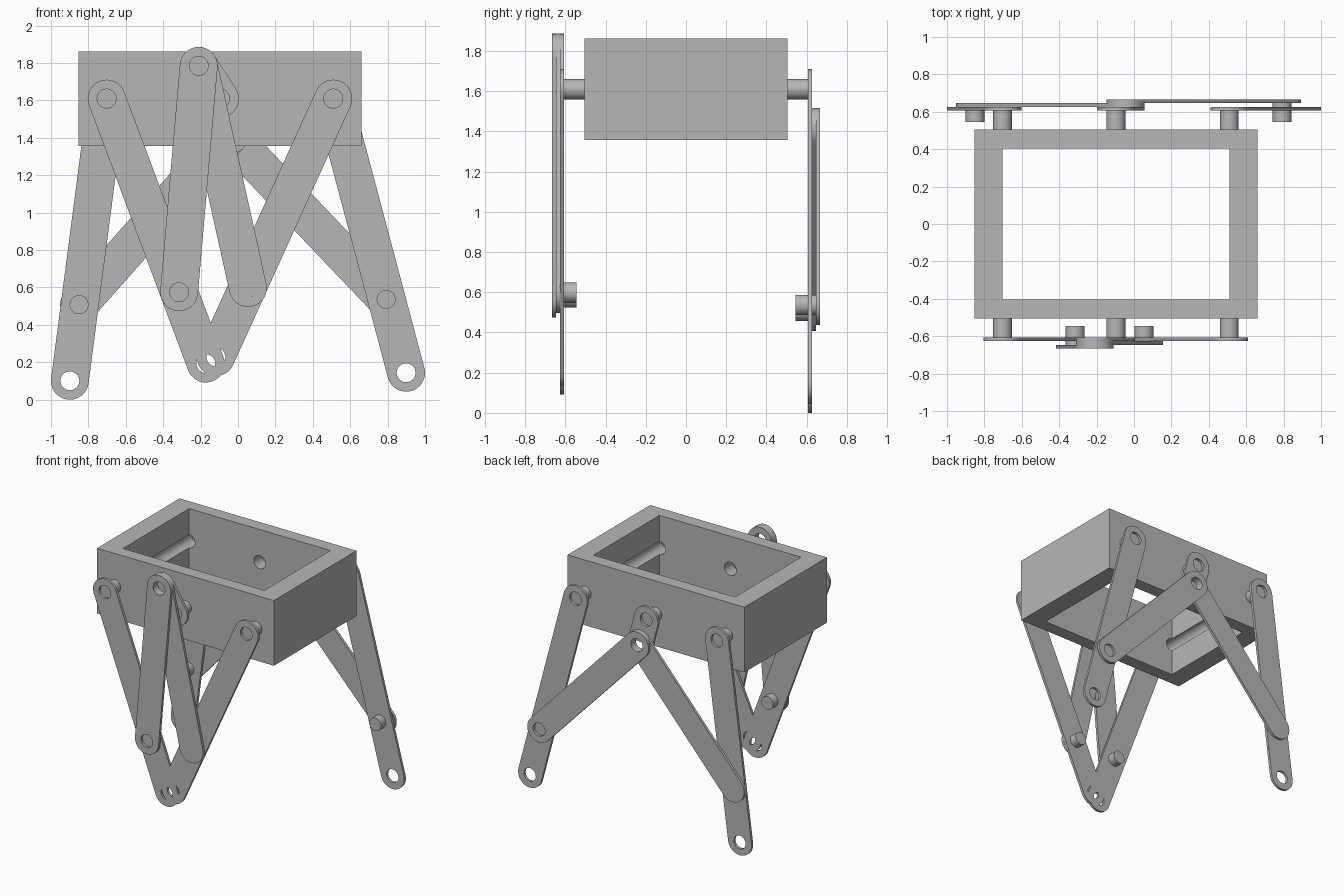
import bpy, bmesh, math
from mathutils import Vector, Matrix

cube = bpy.data.objects.get("Cube")
if cube:
    bpy.data.objects.remove(cube, do_unlink=True)

U = 0.101                 # module: link end radius, pin length
PIN_R = U / 2             # pin and hole radius
PLATE = 0.0202            # link thickness
AXLE_Z = 1.61
BODY_X = -0.0965
AXLES = {"right": BODY_X - 6 * U, "crank": BODY_X, "left": BODY_X + 6 * U}
SIDE_Y = 5 * U            # half depth of the body
LAYER_Y = 6 * U           # inner face of the first link layer

grey = bpy.data.materials.new("mid_grey")
grey.use_nodes = True
grey.diffuse_color = (0.47, 0.47, 0.47, 1)
grey.node_tree.nodes["Principled BSDF"].inputs["Base Color"].default_value = (0.47, 0.47, 0.47, 1)


def add_object(name, bm):
    bmesh.ops.recalc_face_normals(bm, faces=bm.faces[:])
    mesh = bpy.data.meshes.new(name)
    bm.to_mesh(mesh)
    bm.free()
    mesh.materials.append(grey)
    ob = bpy.data.objects.new(name, mesh)
    bpy.context.collection.objects.link(ob)
    return ob


def smooth(ob):
    bpy.ops.object.select_all(action='DESELECT')
    ob.select_set(True)
    bpy.context.view_layer.objects.active = ob
    bpy.ops.object.shade_smooth_by_angle(angle=math.radians(30))


def box(name, size, centre):
    bm = bmesh.new()
    bmesh.ops.create_cube(bm, size=1, matrix=Matrix.Translation(centre) @ Matrix.Diagonal((*size, 1)))
    return add_object(name, bm)


def pin(name, x, z, y0, y1):
    bm = bmesh.new()
    place = Matrix.Translation((x, (y0 + y1) / 2, z)) @ Matrix.Rotation(math.pi / 2, 4, 'X')
    bmesh.ops.create_cone(bm, cap_ends=True, segments=48, radius1=PIN_R, radius2=PIN_R,
                          depth=abs(y1 - y0), matrix=place)
    return add_object(name, bm)


def arc(centre, radius, start, sweep, count):
    return [centre + radius * Vector((math.cos(start + sweep * i / count), math.sin(start + sweep * i / count)))
            for i in range(count + 1)]


def link(name, a, b, side, layer):
    """Flat bar with round ends and a hole at each end."""
    a, b = Vector(a), Vector(b)
    d = b - a
    ang = math.atan2(d.y, d.x)
    y = side * (LAYER_Y + layer * PLATE)
    outline = arc(b, U, ang - math.pi / 2, math.pi, 24) + arc(a, U, ang + math.pi / 2, math.pi, 24)
    holes = [arc(c, PIN_R, 0, math.tau, 40)[:-1] for c in (a, b)]
    bm = bmesh.new()
    edges = []
    for loop in [outline] + holes:
        verts = [bm.verts.new((p.x, y, p.y)) for p in loop]
        edges += [bm.edges.new((v, verts[i - 1])) for i, v in enumerate(verts)]
    bmesh.ops.triangle_fill(bm, edges=edges, use_beauty=True, use_dissolve=False)
    out = bmesh.ops.extrude_face_region(bm, geom=bm.faces[:], use_keep_orig=True)
    moved = [v for v in out["geom"] if isinstance(v, bmesh.types.BMVert)]
    bmesh.ops.translate(bm, verts=moved, vec=(0, side * PLATE, 0))
    smooth(add_object(name, bm))


# Open body frame with bored axle holes
body = box("body_frame", (15 * U, 10 * U, 5 * U), (BODY_X, 0, AXLE_Z))
cutters = [box("cavity_cutter", (12 * U, 8 * U, 8 * U), (BODY_X, 0, AXLE_Z))]
cutters += [pin(k + "_bore_cutter", x, AXLE_Z, -1, 1) for k, x in AXLES.items()]
for cutter in cutters:
    cutter.hide_render = True
    mod = body.modifiers.new(cutter.name, 'BOOLEAN')
    mod.operation = 'DIFFERENCE'
    mod.solver = 'EXACT'
    mod.object = cutter
bpy.context.view_layer.update()
baked = bpy.data.meshes.new_from_object(body.evaluated_get(bpy.context.evaluated_depsgraph_get()))
body.modifiers.clear()
body.data = baked
for cutter in cutters:
    bpy.data.objects.remove(cutter, do_unlink=True)
smooth(body)

# Per side: direction, crank pin, feet, knees, layer of each drive arm
SIDES = {
    "front": (-1, (-0.21, 1.785), {"right": (-0.172, 0.193), "left": (-0.118, 0.228)},
              {"right": (-0.315, 0.575), "left": (0.053, 0.598)}, {"right": 2, "left": 1}),
    "back": (1, (-0.045, 1.415), {"right": (-0.899, 0.101), "left": (0.899, 0.144)},
             {"right": (-0.85, 0.508), "left": (0.792, 0.537)}, {"right": 1, "left": 2}),
}
for end, (s, crank_pin, feet, knees, layers) in SIDES.items():
    # Axle stubs and crank
    for k, x in AXLES.items():
        smooth(pin(f"{end}_{k}_axle", x, AXLE_Z, s * SIDE_Y, s * LAYER_Y))
    link(f"{end}_crank", (AXLES["crank"], AXLE_Z), crank_pin, s, 0)
    # Legs, drive arms and the pins joining them
    for k in ("right", "left"):
        link(f"{end}_{k}_leg", (AXLES[k], AXLE_Z), feet[k], s, 0)
        link(f"{end}_{k}_drive_arm", crank_pin, knees[k], s, layers[k])
        outer = LAYER_Y + 2 * PLATE
        smooth(pin(f"{end}_{k}_knee_pin", *knees[k], s * (outer - U), s * outer))
